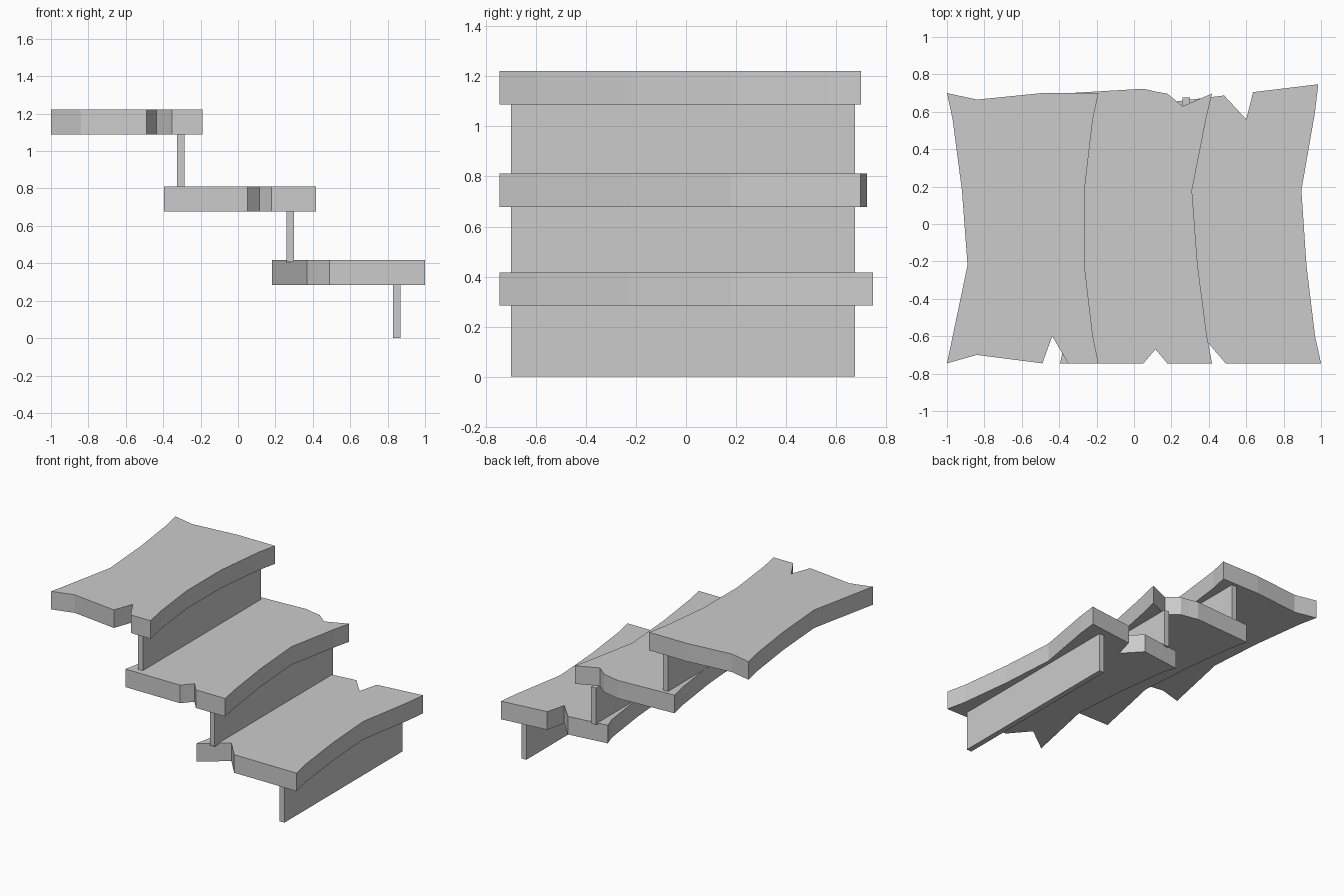
import bpy
import bmesh

if "Cube" in bpy.data.objects:
    bpy.data.objects.remove(bpy.data.objects["Cube"])

TREAD_H = 0.133
F = -0.745  # front line of the treads


def plank(name, outline, z, h):
    """Extrude an xy outline upward into a solid plank."""
    bm = bmesh.new()
    face = bm.faces.new([bm.verts.new((x, y, z)) for x, y in outline])
    ext = bmesh.ops.extrude_face_region(bm, geom=[face])
    top = [v for v in ext["geom"] if isinstance(v, bmesh.types.BMVert)]
    bmesh.ops.translate(bm, verts=top, vec=(0, 0, h))
    bmesh.ops.recalc_face_normals(bm, faces=bm.faces)
    mesh = bpy.data.meshes.new(name)
    bm.to_mesh(mesh)
    bm.free()
    obj = bpy.data.objects.new(name, mesh)
    bpy.context.collection.objects.link(obj)


def left_side(x, back):
    """Bowed left edge, from the back corner to the front corner."""
    return [(x, back), (x + 0.03, 0.56), (x + 0.08, 0.18), (x + 0.11, -0.22), (x, F)]


# Worn treads: left edge, chipped front edge, bowed right edge, chipped back edge
plank("upper_tread", left_side(-1.0, 0.70) + [
    (-0.84, -0.70), (-0.49, F), (-0.437, -0.60), (-0.352, F), (-0.19, F),
    (-0.22, -0.60), (-0.265, -0.22), (-0.265, 0.18), (-0.22, 0.56), (-0.19, 0.70),
    (-0.49, 0.70), (-0.84, 0.665)], 1.088, TREAD_H)

plank("middle_tread", left_side(-0.395, 0.697) + [
    (0.05, F), (0.115, -0.67), (0.178, F), (0.417, F),
    (0.39, -0.60), (0.34, -0.22), (0.31, 0.18), (0.385, 0.56), (0.417, 0.697),
    (0.26, 0.63), (0.178, 0.697), (0.115, 0.708), (0.05, 0.723)], 0.678, TREAD_H)

plank("lower_tread", left_side(0.182, 0.65) + [
    (0.37, -0.605), (0.49, F), (1.0, F),
    (0.968, -0.60), (0.922, -0.22), (0.895, 0.18), (0.968, 0.60), (0.985, 0.747),
    (0.637, 0.705), (0.60, 0.56), (0.482, 0.687)], 0.284, TREAD_H)

# Upright riser boards under each tread
for name, x, z0, z1 in (("upper_riser", -0.305, 0.81, 1.09),
                        ("middle_riser", 0.28, 0.408, 0.68),
                        ("lower_riser", 0.848, 0.0, 0.286)):
    a, b = x - 0.02, x + 0.02
    plank(name, [(a, -0.70), (b, -0.70), (b, 0.675), (a, 0.675)], z0, z1 - z0)
